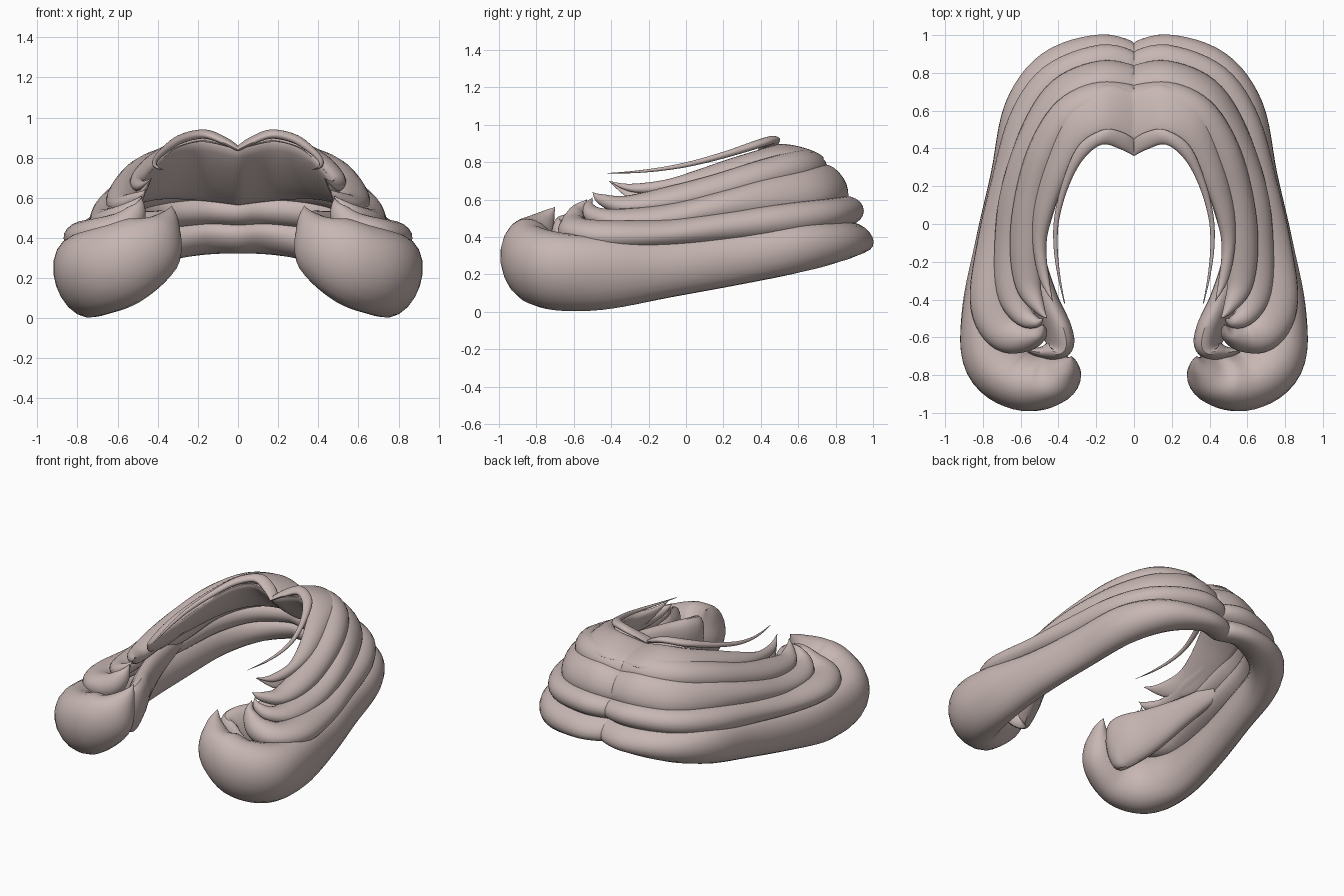
import bpy, math
from mathutils import Vector

mat = bpy.data.materials.new("dusty_rose_hair")
mat.diffuse_color = (0.57, 0.47, 0.45, 1)

SIDES, STEPS = 20, 6


def spline(pts):
    """Catmull-Rom resampling of station tuples."""
    n, out = len(pts), []
    for i in range(n - 1):
        p0, p1, p2, p3 = pts[max(i - 1, 0)], pts[i], pts[i + 1], pts[min(i + 2, n - 1)]
        for s in range(STEPS):
            t = s / STEPS
            out.append([0.5 * (2 * b + (c - a) * t + (2 * a - 5 * b + 4 * c - d) * t * t
                               + (3 * b - a - 3 * c + d) * t ** 3)
                        for a, b, c, d in zip(p0, p1, p2, p3)])
    out.append(list(pts[-1]))
    return out


def skin(name, rings, open_start):
    """Join rings into a tube, mirrored in x and smoothly shaded."""
    verts = [(max(p.x, 0), p.y, p.z) for ring in rings for p in ring]
    faces = []
    for i in range(len(rings) - 1):
        for k in range(SIDES):
            k2 = (k + 1) % SIDES
            faces.append((i * SIDES + k, i * SIDES + k2, (i + 1) * SIDES + k2, (i + 1) * SIDES + k))
    last = (len(rings) - 1) * SIDES
    faces.append(tuple(last + k for k in range(SIDES)))
    if not open_start:
        faces.append(tuple(reversed(range(SIDES))))
    me = bpy.data.meshes.new(name)
    me.from_pydata(verts, [], faces)
    me.materials.append(mat)
    ob = bpy.data.objects.new(name, me)
    bpy.context.collection.objects.link(ob)
    m = ob.modifiers.new("mirror", 'MIRROR')
    m.use_clip = True
    bpy.ops.object.select_all(action='DESELECT')
    ob.select_set(True)
    bpy.context.view_layer.objects.active = ob
    bpy.ops.object.shade_smooth_by_angle(angle=math.radians(40))


def lock(name, stations, power=1.0):
    """Sweep an oval along stations (x, y, z, half width, half height, tilt)."""
    st, rings = spline(stations), []
    for i, (x, y, z, a, b, tilt) in enumerate(st):
        t = Vector(st[min(i + 1, len(st) - 1)][:3]) - Vector(st[max(i - 1, 0)][:3])
        if x < 1e-6:
            t = Vector((1, 0, 0))
        t.normalize()
        side = Vector((-t.y, t.x, 0)).normalized()
        up = t.cross(side)
        a, b, ring = max(a, 0.001), max(b, 0.001), []
        for k in range(SIDES):
            w = 2 * math.pi * k / SIDES
            c, s = math.cos(w), math.sin(w)
            u = a * math.copysign(abs(c) ** power, c)
            v = b * math.copysign(abs(s) ** power, s)
            u, v = u * math.cos(tilt) - v * math.sin(tilt), u * math.sin(tilt) + v * math.cos(tilt)
            ring.append(Vector((x, y, z)) + side * u + up * v)
        rings.append(ring)
    skin(name, rings, stations[0][0] == 0)


def ribbon(name, stations):
    """Loft a flat oval between two edges: (inner xyz, outer xyz, half thickness)."""
    st, rings = spline(stations), []
    for i, s in enumerate(st):
        p, q, h = Vector(s[:3]), Vector(s[3:6]), max(s[6], 0.001)
        nxt, prv = st[min(i + 1, len(st) - 1)], st[max(i - 1, 0)]
        t = Vector(nxt[:3]) + Vector(nxt[3:6]) - Vector(prv[:3]) - Vector(prv[3:6])
        if i == 0:
            t = Vector((1, 0, 0))
        up = t.cross(q - p).normalized()
        rings.append([(p + q) / 2 + (q - p) / 2 * math.cos(w) + up * h * math.sin(w)
                      for w in (2 * math.pi * k / SIDES for k in range(SIDES))])
    skin(name, rings, True)


# Lowest and largest lock, curling up at the front
lock("bottom_lock", [
    (0, .86, .40, .10, .07, -.45), (.17, .895, .40, .115, .075, -.45), (.42, .81, .375, .115, .105, -.25),
    (.58, .60, .34, .11, .13, -.1), (.66, .25, .28, .10, .14, -.05), (.73, -.10, .23, .11, .155, -.1),
    (.775, -.45, .205, .13, .20, -.25), (.73, -.71, .22, .17, .215, -.35), (.58, -.83, .27, .16, .21, -.2),
    (.42, -.82, .37, .13, .17, 0), (.35, -.76, .48, .06, .07, 0), (.33, -.70, .56, 0, 0, 0)])

# Second lock with a smaller front curl
lock("second_lock", [
    (0, .82, .53, .09, .07, 0), (.17, .85, .54, .10, .08, 0), (.42, .75, .52, .10, .085, 0),
    (.57, .53, .49, .10, .09, 0), (.65, .20, .45, .11, .085, 0), (.71, -.10, .42, .12, .075, -.1),
    (.75, -.40, .41, .12, .08, -.1), (.69, -.56, .42, .11, .08, 0), (.58, -.60, .45, .08, .08, 0),
    (.50, -.58, .53, .04, .05, 0), (.48, -.53, .60, 0, 0, 0)])

# Third lock, leaning inward at the back
lock("third_lock", [
    (0, .76, .66, .065, .11, .55), (.17, .78, .68, .07, .12, .55), (.38, .69, .66, .07, .12, .55),
    (.52, .48, .62, .075, .11, .45), (.60, .20, .555, .10, .09, .2), (.64, -.10, .505, .10, .07, -.2),
    (.64, -.35, .49, .09, .06, -.2), (.59, -.48, .51, .06, .05, 0), (.52, -.52, .56, .03, .03, 0),
    (.48, -.50, .61, 0, 0, 0)])

# Fourth lock around the crown
lock("crown_lock", [
    (0, .65, .75, .09, .075, -.5), (.17, .66, .78, .10, .08, -.5), (.34, .58, .77, .10, .085, -.45),
    (.465, .39, .72, .095, .085, -.35), (.54, .15, .65, .09, .08, -.3), (.57, -.10, .60, .09, .065, -.3),
    (.56, -.32, .57, .07, .05, -.2), (.50, -.45, .60, .03, .03, 0), (.46, -.50, .64, 0, 0, 0)])

# Sloping shell on the inside of the crown
ribbon("crown_lining", [
    (0, .40, .84, 0, .75, .565, .035), (.17, .43, .88, .17, .77, .585, .035),
    (.29, .36, .855, .35, .67, .595, .035), (.37, .22, .80, .465, .46, .58, .03),
    (.435, .04, .73, .53, .16, .55, .025), (.47, -.12, .68, .54, -.08, .53, .02),
    (.45, -.30, .67, .50, -.28, .59, .015), (.43, -.41, .70, .43, -.41, .695, 0)])

# Upper lock resting on the crown
ribbon("upper_lock", [
    (0, .44, .84, 0, .70, .81, .02), (.16, .48, .885, .16, .735, .82, .03),
    (.28, .40, .86, .35, .63, .81, .04), (.37, .22, .80, .45, .38, .76, .045),
    (.44, .04, .74, .52, .12, .69, .04), (.47, -.12, .69, .53, -.10, .65, .035),
    (.45, -.30, .675, .50, -.29, .65, .02), (.43, -.41, .70, .43, -.41, .695, 0)])

# Rolled fringe arching over the forehead and tapering down the sides
ribbon("fringe", [
    (0, .36, .84, 0, .45, .85, .012), (.07, .395, .875, .06, .485, .89, .018),
    (.17, .42, .91, .16, .50, .925, .022), (.27, .34, .89, .29, .42, .90, .022),
    (.345, .20, .84, .37, .25, .85, .018), (.395, .03, .79, .42, .05, .80, .014),
    (.405, -.12, .76, .425, -.12, .77, .010), (.39, -.28, .745, .403, -.28, .75, .006),
    (.365, -.42, .74, .37, -.42, .742, 0)])

# Broad lock inside each arm, its end curling outward
lock("inner_side_lock", [
    (.58, .15, .48, .04, .06, 0), (.54, -.15, .44, .06, .10, .1), (.475, -.40, .39, .07, .15, .2),
    (.41, -.56, .36, .075, .18, .2), (.40, -.645, .34, .07, .17, .15), (.47, -.68, .33, .04, .12, 0),
    (.56, -.67, .33, .01, .05, 0)])
